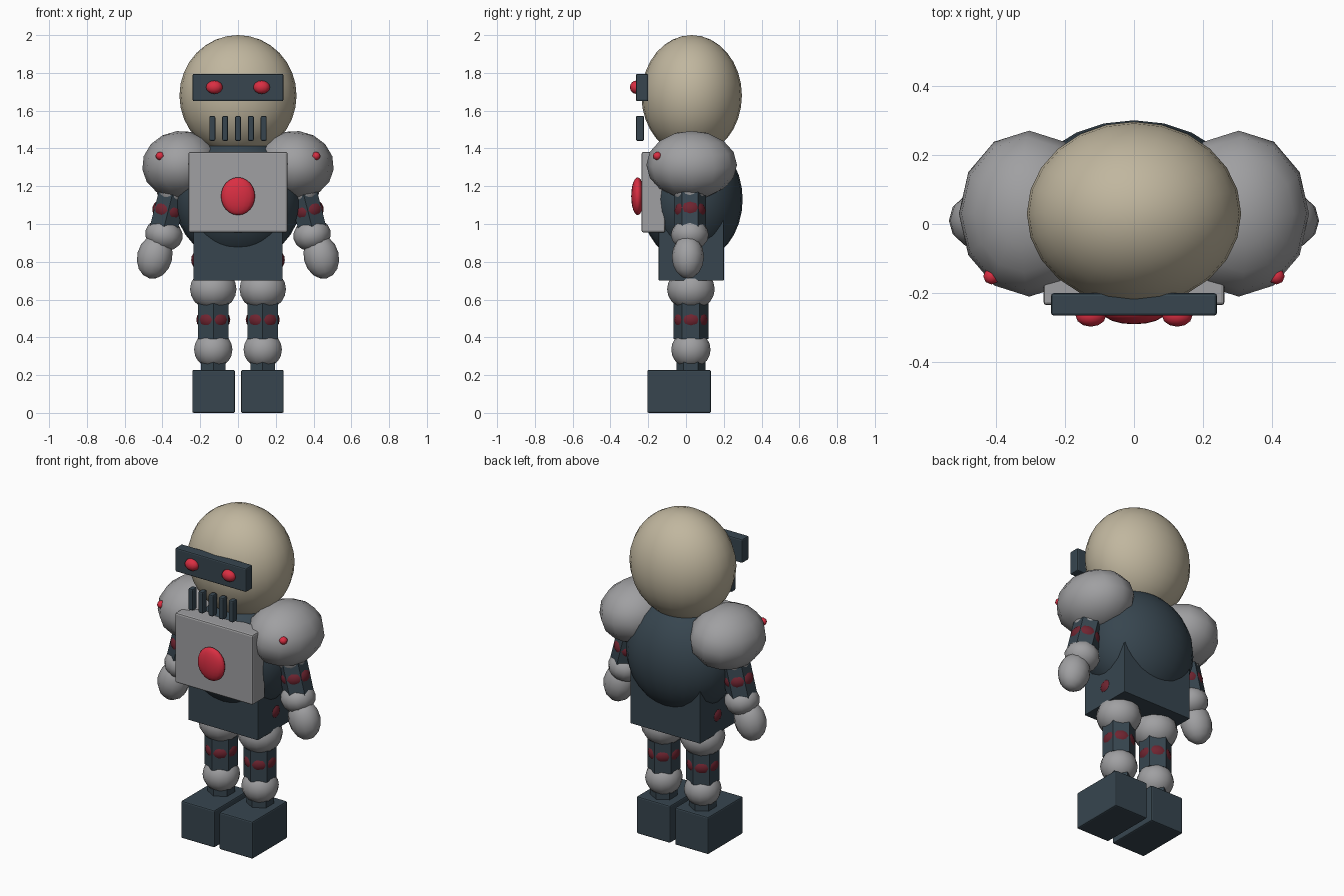
import bpy, bmesh, math
from mathutils import Matrix, Vector

if "Cube" in bpy.data.objects:
    bpy.data.objects.remove(bpy.data.objects["Cube"])


def mat(name, col):
    m = bpy.data.materials.new(name)
    m.diffuse_color = (*col, 1)
    m.use_nodes = True
    m.node_tree.nodes["Principled BSDF"].inputs["Base Color"].default_value = m.diffuse_color
    return m


BEIGE = mat("beige", (0.53, 0.47, 0.345))
GREY = mat("grey", (0.35, 0.35, 0.36))
DARK = mat("dark_slate", (0.038, 0.06, 0.078))
RED = mat("bright_red", (0.70, 0.028, 0.055))
WINE = mat("dark_red", (0.16, 0.018, 0.03))


def finish(name, bm, loc, material, tilt=0.0, smooth=True):
    me = bpy.data.meshes.new(name)
    for f in bm.faces:
        f.smooth = smooth
    bm.to_mesh(me)
    bm.free()
    ob = bpy.data.objects.new(name, me)
    ob.location = loc
    ob.rotation_euler = (0, tilt, 0)
    me.materials.append(material)
    bpy.context.collection.objects.link(ob)
    return ob


def ball(name, loc, radii, material, seg=24, rings=16, tilt=0.0):
    bm = bmesh.new()
    bmesh.ops.create_uvsphere(bm, u_segments=seg, v_segments=rings, radius=1)
    bmesh.ops.scale(bm, vec=Vector(radii), verts=bm.verts)
    return finish(name, bm, loc, material, tilt)


def box(name, lo, hi, material, bevel=0.008):
    lo, hi = Vector(lo), Vector(hi)
    bm = bmesh.new()
    bmesh.ops.create_cube(bm, size=1)
    bmesh.ops.scale(bm, vec=hi - lo, verts=bm.verts)
    ob = finish(name, bm, (lo + hi) / 2, material, smooth=False)
    mod = ob.modifiers.new("soft_edges", 'BEVEL')
    mod.width = bevel
    mod.segments = 2
    return ob


def hex_post(name, loc, radius, height, material, tilt=0.0):
    # six-sided post with corners facing front and back
    bm = bmesh.new()
    bmesh.ops.create_cone(bm, cap_ends=True, segments=6, radius1=radius,
                          radius2=radius, depth=height)
    corner = max(bm.verts, key=lambda v: v.co.y)
    if abs(corner.co.x) > 0.001:
        bmesh.ops.rotate(bm, cent=(0, 0, 0), verts=bm.verts,
                         matrix=Matrix.Rotation(math.pi / 6, 3, 'Z'))
    return finish(name, bm, loc, material, tilt, smooth=False)


# Head and face
ball("head", (0, 0.03, 1.68), (0.31, 0.266, 0.32), BEIGE)
box("visor", (-0.24, -0.265, 1.65), (0.24, -0.20, 1.795), DARK)
for i in range(5):
    x = (i - 2) * 0.068
    box("mouth_bar", (x - 0.016, -0.265, 1.44), (x + 0.016, -0.222, 1.572), DARK)

# Torso
ball("torso", (0, 0.03, 1.13), (0.335, 0.27, 0.335), DARK)
box("chest_plate", (-0.262, -0.235, 0.955), (0.262, -0.11, 1.382), GREY, 0.01)
ball("chest_button", (0, -0.256, 1.147), (0.09, 0.034, 0.1), RED, 16, 12)
box("pelvis", (-0.236, -0.145, 0.70), (0.236, 0.2, 1.02), DARK, 0.004)

# Paired parts
for s, side in ((-1, "left"), (1, "right")):
    ball(side + "_eye", (s * 0.125, -0.265, 1.724), (0.044, 0.032, 0.035), RED, 12, 8)

    # Arm, leaning outward toward the hand
    lean = -s * 0.25
    ball(side + "_shoulder", (s * 0.303, 0.03, 1.313), (0.205, 0.24, 0.18), GREY, 12, 8, s * 0.12)
    ball(side + "_shoulder_stud", (s * 0.412, -0.151, 1.36), (0.024, 0.024, 0.022), RED, 8, 6)
    ball(side + "_upper_arm", (s * 0.345, 0.02, 1.17), (0.085, 0.085, 0.075), GREY, 12, 8, lean)
    hex_post(side + "_elbow_post", (s * 0.372, 0.022, 1.06), 0.085, 0.2, DARK, lean)
    ball(side + "_elbow_joint", (s * 0.372, 0.022, 1.07), (0.083, 0.083, 0.066), WINE, 16, 10, lean)
    ball(side + "_forearm", (s * 0.392, 0.02, 0.943), (0.1, 0.1, 0.085), GREY, 12, 8, lean)
    ball(side + "_hand", (s * 0.441, 0.01, 0.827), (0.093, 0.085, 0.118), GREY, 12, 8, lean)

    # Leg
    x = s * 0.131
    ball(side + "_hip_joint", (s * 0.208, 0.03, 0.81), (0.04, 0.055, 0.05), WINE, 12, 8)
    ball(side + "_thigh", (x, 0.026, 0.655), (0.126, 0.126, 0.112), GREY, 14, 10)
    hex_post(side + "_knee_post", (x, 0.026, 0.49), 0.092, 0.2, DARK)
    ball(side + "_knee_joint", (x, 0.026, 0.493), (0.09, 0.09, 0.068), WINE, 16, 10)
    ball(side + "_shin", (x, 0.026, 0.335), (0.104, 0.104, 0.1), GREY, 14, 10)
    hex_post(side + "_ankle", (x, 0.026, 0.235), 0.076, 0.08, DARK)
    inner, outer = sorted((s * 0.016, s * 0.242))
    box(side + "_foot", (inner, -0.205, 0), (outer, 0.132, 0.227), DARK)
